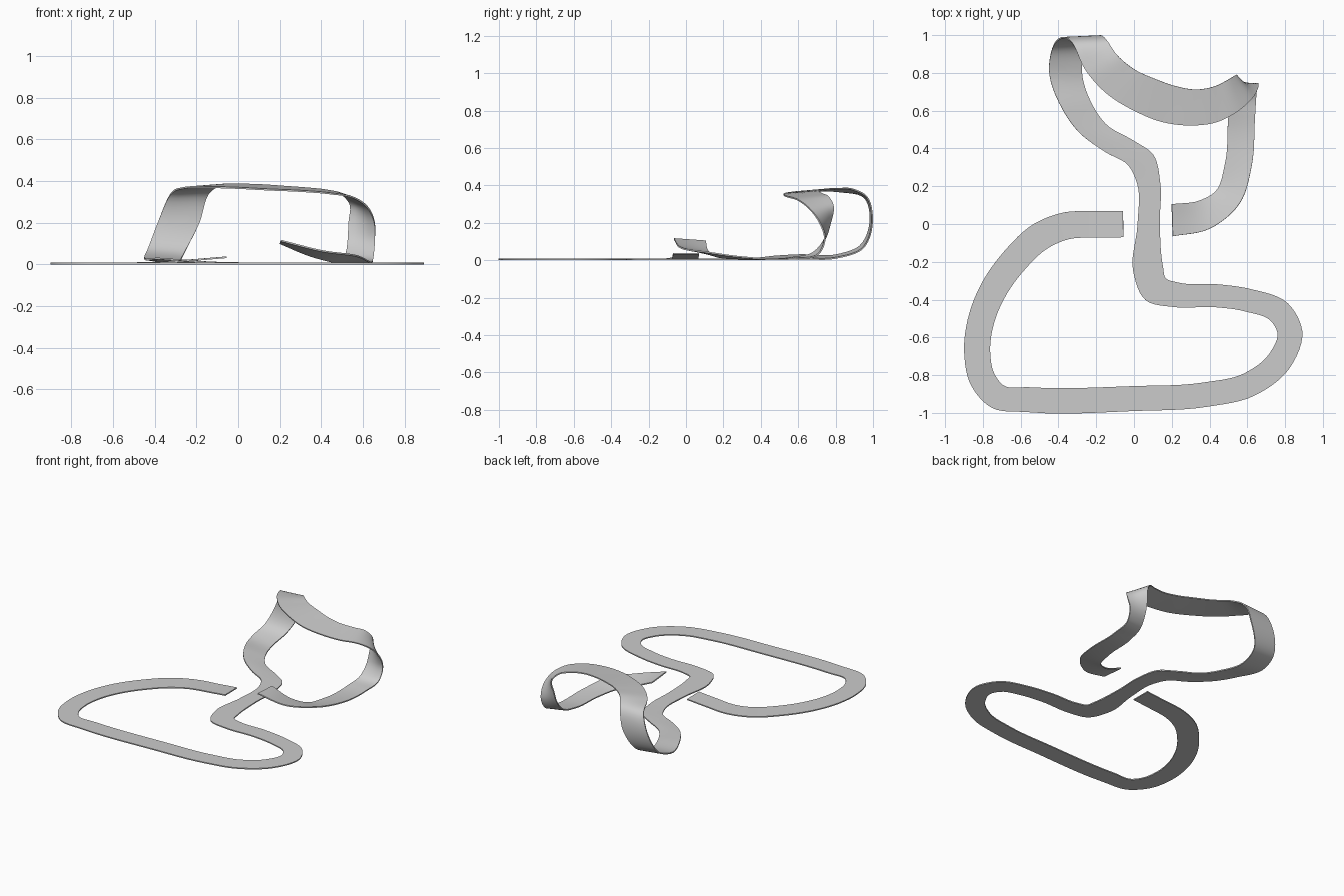
import bpy, bmesh
from mathutils import Vector

STEPS, ACROSS, THICK = 6, 4, 0.008

# flat lower circuit: centre x, y, height, half width
FLAT = [
    (-0.057, 0.0, 0.034, .070), (-0.2, -0.002, 0.022, .070), (-0.36, -0.01, 0.010, .072),
    (-0.49, -0.062, 0.005, .074), (-0.63, -0.19, 0.004, .073), (-0.75, -0.36, 0.004, .072),
    (-0.812, -0.52, 0.004, .070), (-0.83, -0.68, 0.004, .069), (-0.80, -0.825, 0.004, .069),
    (-0.725, -0.912, 0.004, .067), (-0.56, -0.93, 0.004, .066), (0.0, -0.924, 0.004, .066),
    (0.38, -0.903, 0.004, .065), (0.61, -0.85, 0.004, .065), (0.77, -0.725, 0.004, .066),
    (0.825, -0.57, 0.004, .066), (0.77, -0.467, 0.004, .065), (0.61, -0.405, 0.004, .061),
    (0.43, -0.379, 0.004, .061), (0.22, -0.374, 0.004, .066), (0.115, -0.345, 0.004, .079),
    (0.075, -0.24, 0.004, .080), (0.078, 0.0, 0.004, .059), (0.077, 0.22, 0.004, .062),
]

# raised loop: left edge point, right edge point
RISE = [
    ((-0.03, 0.31, .006), (0.10, 0.37, .005)), ((-0.15, 0.38, .010), (0.0, 0.44, .005)),
    ((-0.30, 0.495, .022), (-0.15, 0.53, .006)), ((-0.38, 0.61, .028), (-0.22, 0.63, .008)),
    ((-0.45, 0.82, .031), (-0.275, 0.80, .012)), ((-0.432, 0.93, .075), (-0.255, 0.94, .06)),
    ((-0.385, 0.985, .20), (-0.185, 0.995, .20)), ((-0.325, 0.955, .335), (-0.14, 0.965, .34)),
    ((-0.26, 0.82, .367), (-0.09, 0.895, .378)), ((-0.15, 0.695, .370), (0.0, 0.82, .383)),
    ((0.0, 0.60, .366), (0.12, 0.765, .380)),
]
DESCENT = [
    ((0.15, 0.54, .358), (0.22, 0.73, .373)), ((0.29, 0.522, .352), (0.33, 0.712, .365)),
    ((0.44, 0.54, .340), (0.43, 0.73, .354)), ((0.56, 0.605, .318), (0.50, 0.765, .335)),
    ((0.625, 0.665, .270), (0.538, 0.788, .290)), ((0.655, 0.715, .20), (0.532, 0.772, .20)),
    ((0.657, 0.742, .11), (0.525, 0.735, .10)), ((0.65, 0.71, .035), (0.515, 0.68, .04)),
    ((0.641, 0.57, .008), (0.50, 0.57, .014)), ((0.622, 0.30, .017), (0.482, 0.32, .008)),
    ((0.56, 0.11, .043), (0.43, 0.17, .018)), ((0.40, -0.025, .065), (0.35, 0.125, .04)),
    ((0.205, -0.065, .114), (0.20, 0.105, .102)),
]


def flat_edges(pts):
    """Offset each centre point to both sides of the travel direction."""
    rows = []
    for i, (x, y, z, w) in enumerate(pts):
        here = Vector((x, y))
        d = Vector((0, 0))
        if i > 0:
            d += (here - Vector(pts[i - 1][:2])).normalized()
        if i < len(pts) - 1:
            d += (Vector(pts[i + 1][:2]) - here).normalized()
        d.normalize()
        side = Vector((-d.y, d.x)) * w
        rows.append((Vector((x + side.x, y + side.y, z)), Vector((x - side.x, y - side.y, z))))
    return rows


def spline(p):
    """Smooth curve through points, with chord-based tangents."""
    n = len(p)
    h = [max((p[i + 1] - p[i]).length, 1e-4) for i in range(n - 1)]
    s = [(p[i + 1] - p[i]) / h[i] for i in range(n - 1)]
    m = [s[0]] + [(s[i - 1] * h[i] + s[i] * h[i - 1]) / (h[i - 1] + h[i])
                  for i in range(1, n - 1)] + [s[-1]]
    out = []
    for i in range(n - 1):
        for k in range(STEPS):
            t = k / STEPS
            t2, t3 = t * t, t * t * t
            out.append(p[i] * (2 * t3 - 3 * t2 + 1) + m[i] * h[i] * (t3 - 2 * t2 + t)
                       + p[i + 1] * (3 * t2 - 2 * t3) + m[i + 1] * h[i] * (t3 - t2))
    out.append(p[-1])
    return out


rows = flat_edges(FLAT) + [(Vector(a), Vector(b)) for a, b in RISE + DESCENT]
left = spline([r[0] for r in rows])
right = spline([r[1] for r in rows])

# ribbon surface between the two edges
bm = bmesh.new()
grid = []
for a, b in zip(left, right):
    line = []
    for j in range(ACROSS + 1):
        v = a.lerp(b, j / ACROSS)
        v.z = max(v.z, THICK / 2)
        line.append(bm.verts.new(v))
    grid.append(line)
for g0, g1 in zip(grid, grid[1:]):
    for j in range(ACROSS):
        bm.faces.new((g0[j], g0[j + 1], g1[j + 1], g1[j]))
mesh = bpy.data.meshes.new("ribbon_track")
bm.to_mesh(mesh)
bm.free()
track = bpy.data.objects.new("ribbon_track", mesh)
bpy.context.collection.objects.link(track)

# thin sheet thickness
solid = track.modifiers.new("thickness", 'SOLIDIFY')
solid.thickness = THICK
solid.offset = 0

bpy.context.view_layer.objects.active = track
track.select_set(True)
bpy.ops.object.modifier_apply(modifier="thickness")
bpy.ops.object.shade_smooth_by_angle(angle=0.6)
